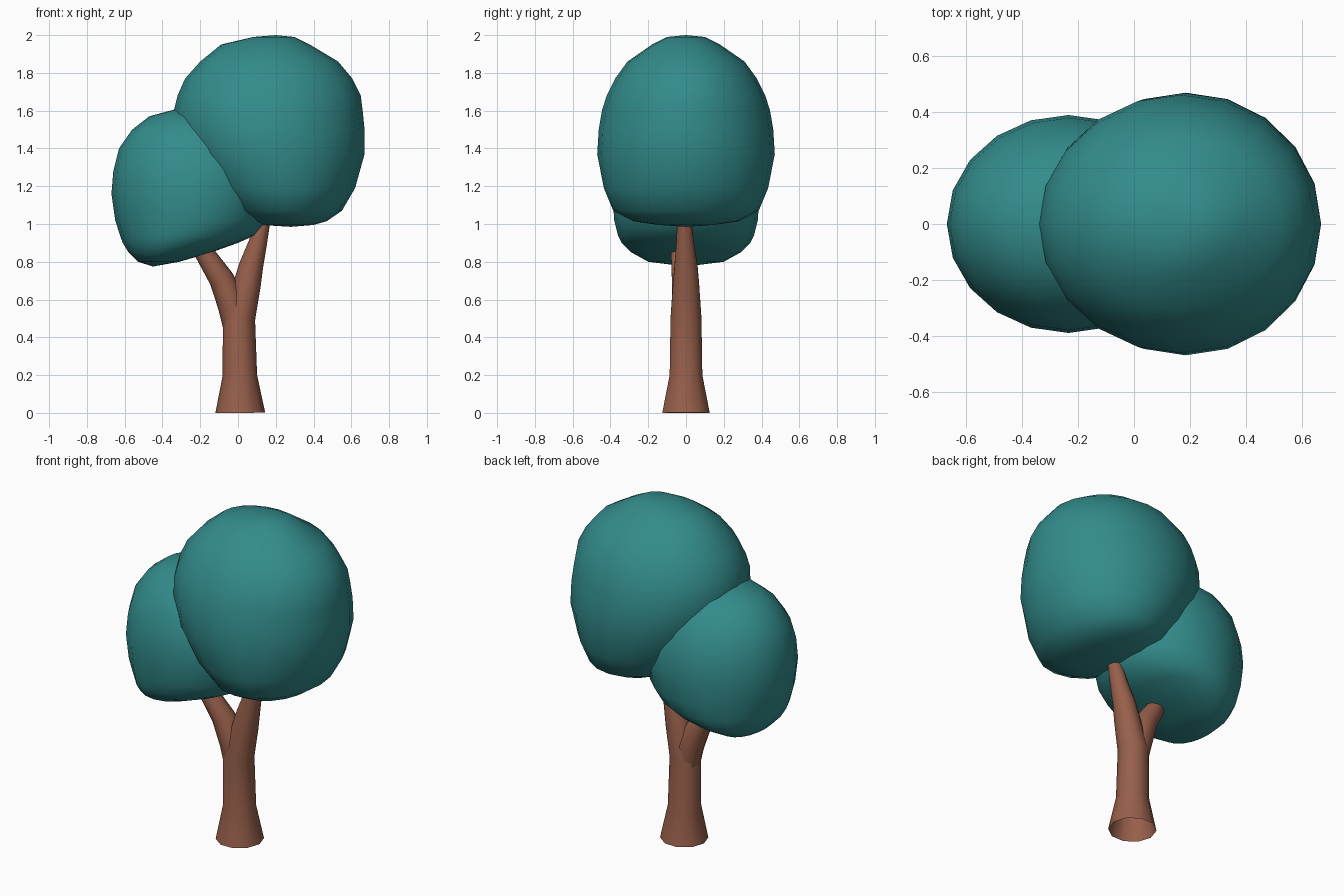
import bpy, bmesh, math
from mathutils import Vector

if "Cube" in bpy.data.objects:
    bpy.data.objects.remove(bpy.data.objects["Cube"])


def material(name, rgb):
    m = bpy.data.materials.new(name)
    m.diffuse_color = (*rgb, 1)
    m.use_nodes = True
    m.node_tree.nodes["Principled BSDF"].inputs["Base Color"].default_value = m.diffuse_color
    return m


def bridge(bm, rings):
    for a, b in zip(rings, rings[1:]):
        n = len(a)
        for i in range(n):
            j = (i + 1) % n
            bm.faces.new((a[i], a[j], b[j], b[i]))


def finish(bm, name, mat, angle):
    bmesh.ops.recalc_face_normals(bm, faces=bm.faces)
    me = bpy.data.meshes.new(name)
    bm.to_mesh(me)
    bm.free()
    ob = bpy.data.objects.new(name, me)
    bpy.context.collection.objects.link(ob)
    me.materials.append(mat)
    bpy.ops.object.select_all(action='DESELECT')
    ob.select_set(True)
    bpy.context.view_layer.objects.active = ob
    bpy.ops.object.shade_smooth_by_angle(angle=math.radians(angle))
    return ob


def crown(name, bottom, slices, top, mat, n=20):
    """Loft horizontal ellipses: (z, left x, right x, half depth)."""
    bm = bmesh.new()
    rings = []
    for z, xl, xr, ry in slices:
        c, rx = (xl + xr) / 2, (xr - xl) / 2
        rings.append([bm.verts.new((c + rx * math.cos(t), ry * math.sin(t), z))
                      for t in (math.tau * i / n for i in range(n))])
    bridge(bm, rings)
    for (x, z), ring in ((bottom, rings[0]), (top, rings[-1])):
        pole = bm.verts.new((x, 0, z))
        for i in range(n):
            bm.faces.new((ring[i], ring[(i + 1) % n], pole))
    return finish(bm, name, mat, 80)


def limb(bm, path, n=10):
    """Tapered tube along (x, y, z, radius) points, capped at the tip only."""
    pts = [Vector(p[:3]) for p in path]
    rings = []
    for i, p in enumerate(pts):
        d0 = (pts[i] - pts[i - 1]).normalized() if i else Vector()
        d1 = (pts[i + 1] - pts[i]).normalized() if i + 1 < len(pts) else Vector()
        t = (d0 + d1).normalized()
        side = Vector((0, 1, 0)).cross(t).normalized()
        up = t.cross(side)
        r = path[i][3]
        rings.append([bm.verts.new(p + r * (side * math.cos(a) + up * math.sin(a)))
                      for a in (math.tau * k / n for k in range(n))])
    bridge(bm, rings)
    bm.faces.new(rings[-1])


leaf = material("leaf_teal", (0.033, 0.26, 0.26))
bark = material("bark_brown", (0.31, 0.115, 0.07))

# Large upper crown
crown("large_crown", (0.28, 0.985), [
    (0.995, 0.12, 0.40, 0.15), (1.015, 0.05, 0.47, 0.28),
    (1.07, -0.06, 0.55, 0.385), (1.19, -0.18, 0.62, 0.435),
    (1.37, -0.30, 0.67, 0.47), (1.50, -0.335, 0.67, 0.462),
    (1.60, -0.34, 0.66, 0.445), (1.68, -0.32, 0.65, 0.42),
    (1.77, -0.28, 0.605, 0.375), (1.86, -0.20, 0.53, 0.31),
    (1.95, -0.09, 0.38, 0.18), (1.99, 0.08, 0.30, 0.10)],
    (0.2, 2.0), leaf)

# Small lower crown, leaning to the left
crown("small_crown", (-0.45, 0.775), [
    (0.80, -0.53, -0.31, 0.20), (0.85, -0.58, -0.14, 0.29),
    (0.90, -0.61, 0.00, 0.34), (0.94, -0.625, 0.09, 0.36),
    (1.02, -0.65, 0.16, 0.38), (1.16, -0.67, 0.20, 0.39),
    (1.28, -0.66, 0.20, 0.38), (1.40, -0.63, 0.16, 0.34),
    (1.50, -0.56, 0.09, 0.275), (1.57, -0.47, 0.00, 0.19),
    (1.605, -0.34, -0.08, 0.10)],
    (-0.22, 1.615), leaf)

# Trunk running into the right branch, plus the left branch
bm = bmesh.new()
limb(bm, [(0.012, 0, 0, 0.132), (0.01, 0, 0.2, 0.091), (0.005, 0, 0.5, 0.086),
          (0.048, 0, 0.68, 0.073), (0.07, 0, 0.78, 0.064),
          (0.105, -0.005, 0.9, 0.049), (0.14, -0.01, 1.05, 0.036)])
limb(bm, [(0, 0, 0.42, 0.07), (-0.03, 0, 0.57, 0.077),
          (-0.088, -0.012, 0.71, 0.066), (-0.2, -0.035, 0.88, 0.048)])
finish(bm, "trunk", bark, 60)
